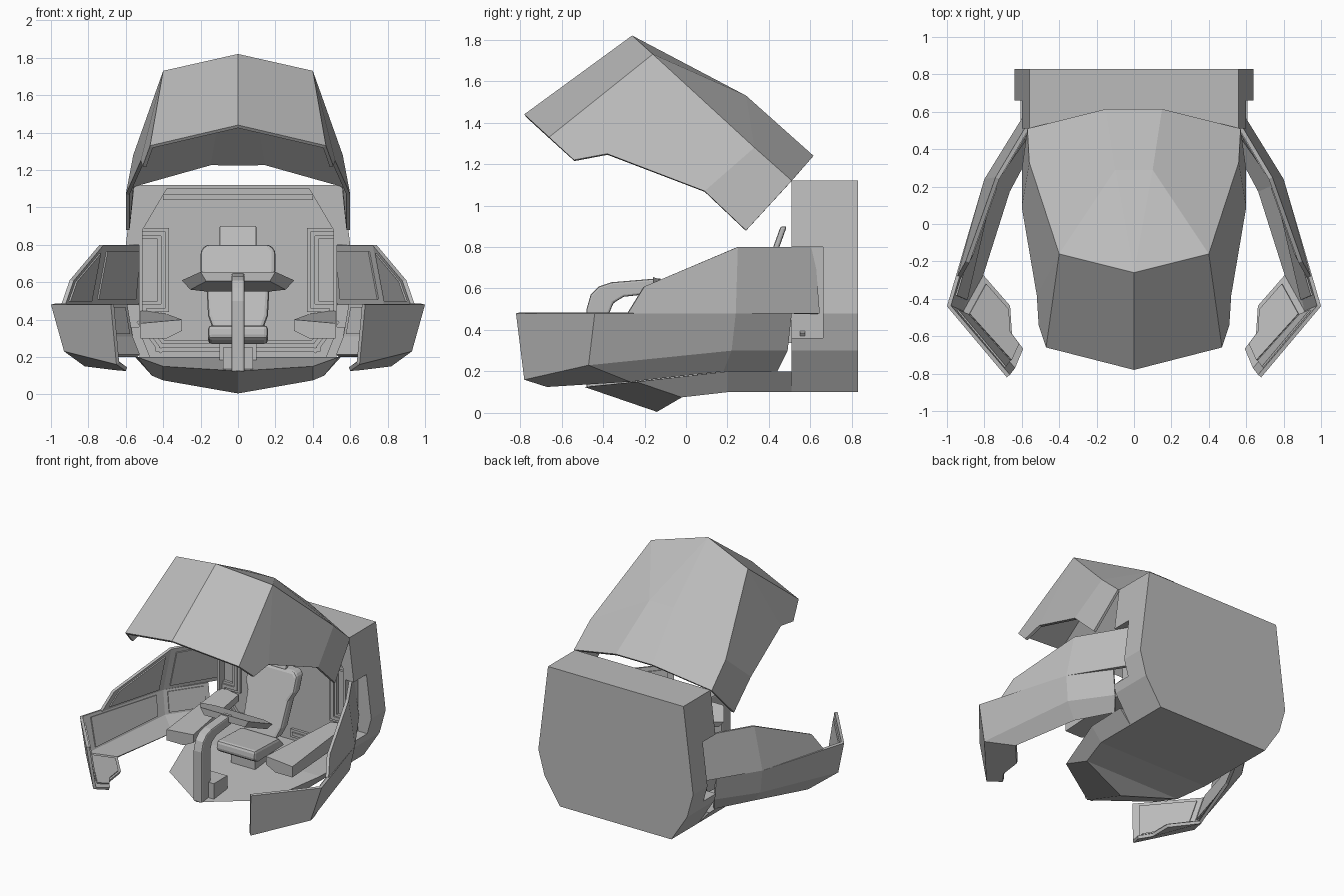
import bpy
import bmesh
from math import radians
from mathutils import Vector

default_cube = bpy.data.objects.get("Cube")
if default_cube:
    bpy.data.objects.remove(default_cube)

grey = bpy.data.materials.new("plain_grey")
grey.use_nodes = True
colour = (0.5, 0.5, 0.5, 1)
grey.diffuse_color = colour
grey.node_tree.nodes["Principled BSDF"].inputs["Base Color"].default_value = colour


def finish(name, bm, mirror=False, thickness=0, bevel=0):
    mesh = bpy.data.meshes.new(name)
    bm.to_mesh(mesh)
    bm.free()
    mesh.materials.append(grey)
    part = bpy.data.objects.new(name, mesh)
    bpy.context.collection.objects.link(part)
    if mirror:
        modifier = part.modifiers.new("mirror", "MIRROR")
        modifier.use_clip = True
    if thickness:
        modifier = part.modifiers.new("thickness", "SOLIDIFY")
        modifier.thickness = thickness
        modifier.offset = -1
    if bevel:
        modifier = part.modifiers.new("bevel", "BEVEL")
        modifier.width = bevel
        modifier.segments = 2
    return part


def solid(name, points, faces, **options):
    """Closed solid from points and faces; normals are made consistent."""
    bm = bmesh.new()
    verts = [bm.verts.new(p) for p in points]
    for face in faces:
        bm.faces.new([verts[i] for i in face])
    if not options.get("mirror"):
        bmesh.ops.recalc_face_normals(bm, faces=bm.faces)
    else:
        face_outward(bm, Vector((0, 0.1, 0.16)))
    return finish(name, bm, **options)


def face_outward(bm, centre):
    bm.normal_update()
    for face in bm.faces:
        if face.normal.dot(face.calc_center_median() - centre) < 0:
            face.normal_flip()


def shell(name, points, faces, centre, thickness, trim=()):
    """Mirrored thin shell with inset trim plates on its inner side."""
    bm = bmesh.new()
    verts = {key: bm.verts.new(p) for key, p in points.items()}
    for face in faces:
        bm.faces.new([verts[key] for key in face])
    face_outward(bm, Vector(centre))
    bm.normal_update()
    plates = bmesh.new()
    for face in bm.faces:
        face_keys = {key for key in verts if verts[key] in face.verts[:]}
        if not any(set(t) == face_keys for t in trim):
            continue
        middle = face.calc_center_median()
        plates.faces.new([plates.verts.new(v.co.lerp(middle, 0.2) - face.normal * thickness)
                          for v in face.verts])
    if trim:
        finish(name + "_lining", plates, mirror=True, thickness=0.009)
    else:
        plates.free()
    return finish(name, bm, mirror=True, thickness=thickness)


def prism(name, outline, axis, start, end, **options):
    """Extrude a flat outline: along y it is (x, z), along x it is (y, z)."""
    def place(p, depth):
        return (p[0], depth, p[1]) if axis == "y" else (depth, p[0], p[1])
    count = len(outline)
    points = [place(p, d) for d in (start, end) for p in outline]
    faces = [tuple(range(count)), tuple(range(count, 2 * count))]
    faces += [(i, (i + 1) % count, (i + 1) % count + count, i + count) for i in range(count)]
    return solid(name, points, faces, **options)


def both_sides(half):
    return half + [(-x, z) for x, z in reversed(half)]


def box(name, low, high, **options):
    outline = [(low[0], low[2]), (high[0], low[2]), (high[0], high[2]), (low[0], high[2])]
    return prism(name, outline, "y", low[1], high[1], **options)


def cut(target, cutter):
    modifier = target.modifiers.new("cut", "BOOLEAN")
    modifier.operation = "DIFFERENCE"
    modifier.solver = "EXACT"
    modifier.object = cutter
    bpy.context.view_layer.objects.active = target
    bpy.ops.object.modifier_apply(modifier=modifier.name)
    bpy.data.objects.remove(cutter)


# Rear body block with a cabin recess and a hinge pocket on each side
rear_body = prism("rear_body", both_sides([(0.46, 0.1), (0.59, 0.3), (0.64, 0.48), (0.56, 1.12)]),
                  "y", 0.51, 0.83)
cut(rear_body, prism("recess_cutter", both_sides([(0.47, 0.2), (0.51, 0.3), (0.51, 0.88), (0.38, 1.1)]),
                     "y", 0.4, 0.57))
for side in (-1, 1):
    inner, outer = sorted((side * 0.53, side * 0.8))
    cut(rear_body, box("pocket_cutter", (inner, 0.4, 0.36), (outer, 0.66, 0.8)))

# Stepped trim strips on the cabin wall
trim_path = [(0.52, 0.86), (0.4, 0.86), (0.4, 0.47), (0.5, 0.47), (0.5, 0.38), (0.41, 0.26), (0.08, 0.26)]
for width, front in ((0.03, 0.55), (0.012, 0.54)):
    for side in (-1, 1):
        for a, b in zip(trim_path, trim_path[1:]):
            a, b = Vector(a), Vector(b)
            along = (b - a).normalized() * width
            across = Vector((-along.y, along.x))
            corners = [a - along + across, b + along + across, b + along - across, a - along - across]
            prism("wall_trim", [(side * c.x, c.y) for c in corners], "y", front, 0.575)
box("wall_top_trim", (-0.4, 0.55, 1.04), (0.4, 0.575, 1.07))

# Floor pan with a keel at the nose
solid("floor_pan",
      [(0, -0.49, 0.125), (0, -0.14, 0.005), (0, -0.02, 0.075), (0, 0.2, 0.1), (0, 0.51, 0.1),
       (0.4, -0.02, 0.075), (0.46, 0.2, 0.1), (0.46, 0.51, 0.1), (0.4, -0.24, 0.15),
       (0.54, 0.2, 0.2), (0.55, 0.51, 0.2), (0, 0.51, 0.2), (0, 0.2, 0.2)],
      [(0, 1, 5, 8), (1, 2, 5), (2, 3, 6, 5), (3, 4, 7, 6), (5, 6, 9, 8), (6, 7, 10, 9),
       (7, 4, 11, 10), (12, 11, 10, 9), (0, 12, 9, 8)], mirror=True)

# Raised canopy
canopy_points = {
    "nose": (0, -0.78, 1.44), "peak": (0, -0.26, 1.82), "brow": (0.47, -0.66, 1.33),
    "ridge_front": (0.4, -0.16, 1.73), "ridge_mid": (0.56, 0.33, 1.28), "ridge_back": (0.57, 0.51, 1.12),
    "roof_mid": (0.1, 0.29, 1.53), "roof_back": (0.15, 0.615, 1.24),
    "centre_mid": (0, 0.29, 1.53), "centre_back": (0, 0.615, 1.24),
    "cheek": (0.51, -0.54, 1.22), "step": (0.52, -0.38, 1.25),
    "sill": (0.6, 0.09, 1.07), "heel": (0.6, 0.29, 0.88)}
canopy_faces = [
    ("nose", "brow", "ridge_front", "peak"),
    ("peak", "ridge_front", "roof_mid"), ("peak", "roof_mid", "centre_mid"),
    ("ridge_front", "ridge_mid", "roof_mid"), ("ridge_mid", "ridge_back", "roof_back", "roof_mid"),
    ("centre_mid", "roof_mid", "roof_back", "centre_back"),
    ("brow", "cheek", "step", "ridge_front"), ("ridge_front", "step", "sill", "ridge_mid"),
    ("ridge_mid", "sill", "heel", "ridge_back")]
shell("canopy", canopy_points, canopy_faces, (0, -0.1, 1.2), 0.02)

# Open side doors
door_points = {
    "front_top": (0.68, -0.82, 0.48), "front_low": (0.65, -0.78, 0.16),
    "corner_top": (1, -0.44, 0.48), "corner_low": (0.93, -0.47, 0.23),
    "lip_tip": (0.6, -0.67, 0.125), "lip_notch": (0.66, -0.59, 0.13),
    "lip_in": (0.67, -0.44, 0.14), "lip_back": (0.82, -0.27, 0.15),
    "mid_top": (0.8, 0.24, 0.48), "mid_low": (0.77, 0.22, 0.3), "mid_base": (0.68, 0.18, 0.2),
    "back_top": (0.61, 0.51, 0.48), "back_low": (0.58, 0.49, 0.3), "back_base": (0.54, 0.44, 0.2),
    "window_start": (0.945, -0.28, 0.48), "window_front": (0.9, -0.2, 0.61),
    "window_mid": (0.74, 0.25, 0.8), "window_back": (0.52, 0.62, 0.8), "hinge": (0.55, 0.645, 0.48)}
front_panel = ("corner_top", "front_top", "front_low", "corner_low")
side_panel = ("corner_top", "corner_low", "mid_low", "mid_top")
front_window = ("window_start", "mid_top", "window_mid", "window_front")
back_window = ("mid_top", "hinge", "window_back", "window_mid")
lip = ("corner_low", "front_low", "lip_tip", "lip_notch", "lip_in", "lip_back")
rear_panel = ("mid_top", "mid_low", "back_low", "back_top")
shell("door", door_points,
      [front_panel, side_panel, rear_panel, front_window, back_window, lip,
       ("corner_low", "lip_back", "mid_base", "mid_low"), ("mid_low", "mid_base", "back_base", "back_low")],
      (0, 0, 0.6), 0.022, trim=(front_panel, side_panel, rear_panel, front_window, back_window, lip))

# Seat: cushion, reclined back, headrest and pedestal
prism("seat_cushion", [(-0.04, 0.3), (-0.03, 0.37), (0.26, 0.36), (0.34, 0.28), (0.02, 0.27)],
      "x", -0.16, 0.16, bevel=0.02)
seat_back = prism("seat_back", both_sides([(0.13, 0.34), (0.16, 0.42), (0.17, 0.6), (0.2, 0.66),
                                           (0.2, 0.77), (0.17, 0.8)]), "y", 0.25, 0.34, bevel=0.02)
headrest = box("headrest", (-0.1, 0.255, 0.79), (0.1, 0.285, 0.9), bevel=0.01)
for part in (seat_back, headrest):
    for vertex in part.data.vertices:
        vertex.co.y += (vertex.co.z - 0.34) * 0.36
box("seat_pedestal", (-0.1, 0.06, 0.15), (0.1, 0.28, 0.28))

# Arched steering column with a foot and a wide control bar
prism("steering_column",
      [(-0.48, 0.12), (-0.48, 0.5), (-0.46, 0.57), (-0.42, 0.61), (-0.36, 0.63), (-0.12, 0.65),
       (-0.12, 0.58), (-0.3, 0.56), (-0.35, 0.53), (-0.37, 0.48), (-0.37, 0.12)],
      "x", -0.035, 0.035, bevel=0.01)
box("column_foot", (-0.08, -0.4, 0.13), (0.08, -0.24, 0.25))
bar = [(-0.3, -0.02, 0.61), (-0.2, -0.16, 0.655), (0.2, -0.16, 0.655), (0.3, -0.02, 0.61),
       (0.2, 0.02, 0.6), (-0.2, 0.02, 0.6)]
solid("control_bar", bar + [(x * 0.85, y, z - 0.05) for x, y, z in bar],
      [range(6), range(6, 12)] + [(i, (i + 1) % 6, (i + 1) % 6 + 6, i + 6) for i in range(6)])

# Side consoles beside the seat
for side in (-1, 1):
    front = [(0.3, 0.4), (0.3, 0.34), (0.38, 0.3), (0.52, 0.3), (0.52, 0.38)]
    back = [(0.38, 0.43), (0.38, 0.38), (0.42, 0.34), (0.52, 0.34), (0.52, 0.45)]
    points = [(side * x, -0.1, z) for x, z in front] + [(side * x, 0.55, z) for x, z in back]
    solid("side_console", points, [range(5), range(5, 10)] +
          [(i, (i + 1) % 5, (i + 1) % 5 + 5, i + 5) for i in range(5)])
